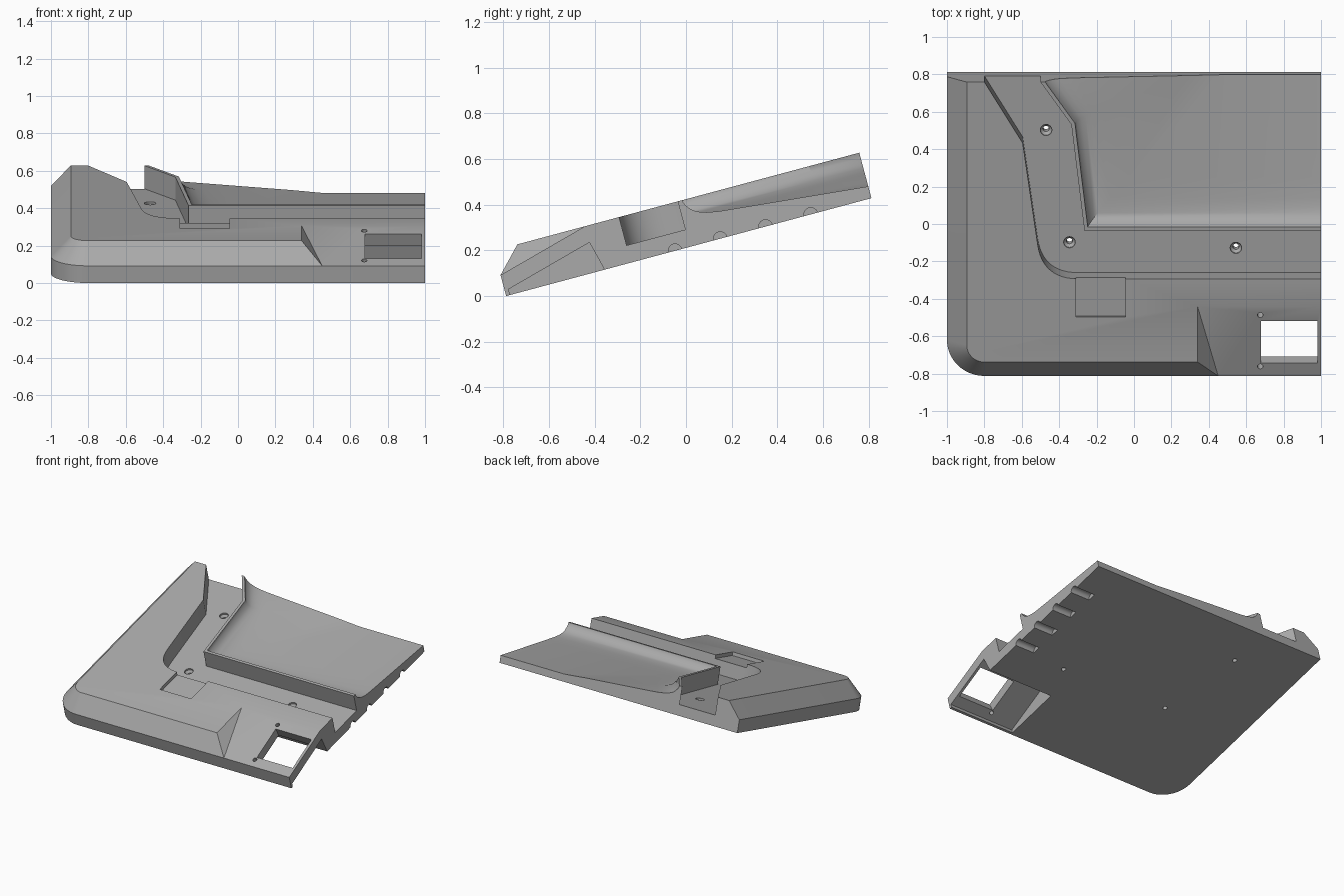
import bpy, bmesh
from math import sin, cos, pi, radians
from mathutils import Vector, Matrix

cube = bpy.data.objects.get("Cube")
if cube:
    bpy.data.objects.remove(cube)

LENGTH, THICK, EDGE, BEVEL = 1.656, 0.206, 0.095, 0.106
FLOOR = 0.078
FAR_X, FAR_Y, HIGH, LOW = 1.1, 1.757, 0.3, -0.1   # overshoot for cutters

grey = bpy.data.materials.new("plain grey")
grey.use_nodes = True
grey.diffuse_color = (0.4, 0.4, 0.4, 1)
grey.node_tree.nodes["Principled BSDF"].inputs["Base Color"].default_value = (0.4, 0.4, 0.4, 1)


def loft(name, rings):
    """Closed solid through matching rings of points, capped at both ends."""
    bm = bmesh.new()
    rows = [[bm.verts.new(p) for p in ring] for ring in rings]
    n = len(rows[0])
    for a, b in zip(rows, rows[1:]):
        for i in range(n):
            j = (i + 1) % n
            bm.faces.new((a[i], a[j], b[j], b[i]))
    bm.faces.new(rows[0])
    bm.faces.new(rows[-1])
    bmesh.ops.recalc_face_normals(bm, faces=bm.faces)
    mesh = bpy.data.meshes.new(name)
    bm.to_mesh(mesh)
    bm.free()
    obj = bpy.data.objects.new(name, mesh)
    bpy.context.scene.collection.objects.link(obj)
    return obj


def upright(name, outline, z0, z1):
    return loft(name, [[(x, y, z) for x, y in outline] for z in (z0, z1)])


def sideways(name, outline, x0, x1):
    return loft(name, [[(x, y, z) for y, z in outline] for x in (x0, x1)])


def tube(name, origin, axis, steps, sides=24):
    """Round solid along an axis; steps are (distance, radius)."""
    turn = Vector(axis).to_track_quat('Z', 'Y')
    angles = [2 * pi * i / sides for i in range(sides)]
    return loft(name, [[Vector(origin) + turn @ Vector((r * cos(a), r * sin(a), t))
                        for a in angles] for t, r in steps])


# Slab with one rounded corner and a bevel along the front and outer side
def slab_ring(inset, z):
    r = 0.2 - inset
    arc = [(-0.8 - r * sin(a), 0.2 - r * cos(a)) for a in (pi / 2 * i / 16 for i in range(17))]
    pts = [(1, inset)] + arc + [(inset - 1, LENGTH), (1, LENGTH)]
    return [(x, y, z) for x, y in pts]


body = loft("wedge_tray_body", [slab_ring(0, 0), slab_ring(0, EDGE), slab_ring(BEVEL, THICK)])
cutters = []

# Channel around the dish, with one rounded bend
rim = [Vector(p) for p in ((-0.571, FAR_Y), (-0.335, 1.421), (-0.265, 0.833), (FAR_X, 0.833))]
kink, corner = Vector((-0.595, 1.318)), Vector((-0.488, 0.567))
start = corner + Vector((0.19, 0))
end = corner + (kink - corner).normalized() * 0.19
bend = []
for i in range(13):
    t = i / 12
    bend.append(start * (1 - t) ** 2 + corner * 2 * t * (1 - t) + end * t * t)
outer = [Vector((FAR_X, 0.567))] + bend + [kink, Vector((-0.861, FAR_Y))]
cutters.append(upright("channel_cutter", outer + rim, FLOOR, HIGH))

# Dish: offset rings that step down from the thin rim to the sloping bottom
normals = []
for a, b in zip(rim, rim[1:]):
    d = (b - a).normalized()
    normals.append(Vector((-d.y, d.x)))


def dish_ring(d, z):
    pts = [rim[0] + Vector((d / normals[0].x, 0))]
    for p, n, m in zip(rim[1:3], normals, normals[1:]):
        pts.append(p + (n + m) * (d / (1 + n.dot(m))))
    pts += [rim[3] + Vector((0, d)), Vector((FAR_X, FAR_Y))]
    return [(p.x, p.y, z) for p in pts]


slope = [(0.02, HIGH), (0.02, 0.2), (0.028, 0.182), (0.04, 0.165), (0.055, 0.15),
         (0.08, 0.137), (0.11, 0.127), (0.16, 0.118), (0.27, 0.107), (0.9, 0.046)]
cutters.append(loft("dish_cutter", [dish_ring(d, z) for d, z in slope]))

# Shallow pocket beside the channel
pocket = [(-0.31, 0.355), (-0.045, 0.355), (-0.045, 0.6), (-0.31, 0.6)]
cutters.append(upright("pocket_cutter", pocket, 0.18, HIGH))

# Sloping front panel with a slanted end wall
a, b, c = Vector((0.34, 0.413, THICK)), Vector((0.34, BEVEL, THICK)), Vector((0.45, 0, EDGE))
tri = [a + (a - c) * 0.2, b + (b - (a + c) / 2) * 0.6, c + (c - a) * 0.2]
cutters.append(loft("panel_cutter", [tri, [(FAR_X, p.y, p.z) for p in tri]]))

# Hollow under the panel, open at the inner side
hollow = [(0.0175, LOW), (0.0175, 0.026), (0.413, 0.1325), (0.446, 0), (0.446, LOW)]
cutters.append(sideways("hollow_cutter", hollow, 0.45, FAR_X))

# Window and two screw holes through the panel
along = Vector((0, 0.413, THICK - EDGE)).normalized()
out = Vector((0, -along.z, along.y))
foot = Vector((0, 0, EDGE))
window = [foot + along * s + out * t for s, t in ((0.08, -0.12), (0.34, -0.12), (0.34, 0.1), (0.08, 0.1))]
cutters.append(sideways("window_cutter", [(p.y, p.z) for p in window], 0.68, 0.98))
for s in (0.058, 0.375):
    at = foot + along * s + Vector((0.675, 0, 0))
    cutters.append(tube("panel_hole_cutter", at, out, [(-0.12, 0.015), (0.1, 0.015)]))

# Countersunk holes in the channel floor
for x, y in ((-0.47, 1.356), (-0.345, 0.735), (0.545, 0.704)):
    cutters.append(tube("floor_hole_cutter", (x, y, 0), (0, 0, 1),
                        [(LOW, 0.016), (0.05, 0.016), (0.066, 0.031), (0.12, 0.031)]))

# Round peg grooves under the inner edge
for i in range(4):
    cutters.append(tube("groove_cutter", (0.84, 0.766 + 0.205 * i, 0), (1, 0, 0),
                        [(0, 0.03), (0.3, 0.03)]))

# Carve everything out of the slab
for cutter in cutters:
    cutter.hide_render = True
    mod = body.modifiers.new("carve", 'BOOLEAN')
    mod.operation, mod.solver, mod.object = 'DIFFERENCE', 'EXACT', cutter
bpy.context.view_layer.update()
carved = bpy.data.meshes.new_from_object(body.evaluated_get(bpy.context.evaluated_depsgraph_get()))
body.modifiers.clear()
body.data = carved
for cutter in cutters:
    bpy.data.objects.remove(cutter)

# Tilt the finished tray onto its front edge
carved.transform(Matrix.Translation((0, -0.7875, 0)) @ Matrix.Rotation(radians(15), 4, 'X'))
carved.materials.clear()
carved.materials.append(grey)
for poly in carved.polygons:
    poly.material_index = 0
bpy.ops.object.select_all(action='DESELECT')
body.select_set(True)
bpy.context.view_layer.objects.active = body
bpy.ops.object.shade_smooth_by_angle(angle=radians(25))
